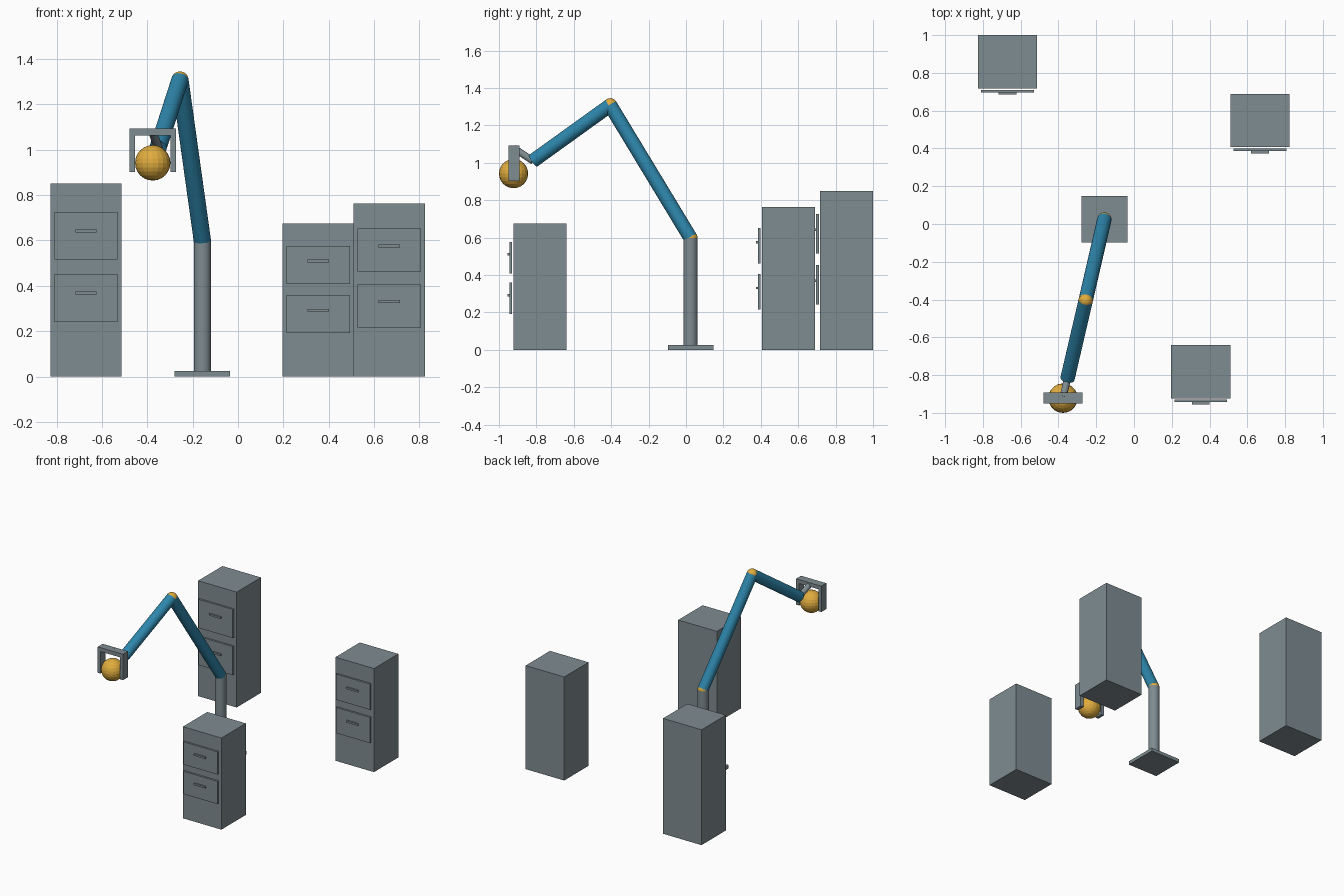
import bpy
from mathutils import Vector

if "Cube" in bpy.data.objects:
    bpy.data.objects.remove(bpy.data.objects["Cube"])


def material(name, color):
    m = bpy.data.materials.new(name)
    m.diffuse_color = (*color, 1)
    m.use_nodes = True
    m.node_tree.nodes["Principled BSDF"].inputs["Base Color"].default_value = m.diffuse_color
    return m


GREY = material("slate grey", (0.212, 0.262, 0.283))
BLUE = material("steel blue", (0.027, 0.238, 0.407))
GOLD = material("golden yellow", (0.745, 0.413, 0.048))


def finish(name, mat):
    ob = bpy.context.object
    ob.name = name
    ob.data.materials.append(mat)
    return ob


def box(name, center, size, mat=GREY):
    bpy.ops.mesh.primitive_cube_add(size=1, location=center)
    ob = finish(name, mat)
    ob.scale = size
    bpy.ops.object.transform_apply(location=False, rotation=False, scale=True)
    return ob


def rod(name, a, b, radius, mat):
    a, b = Vector(a), Vector(b)
    bpy.ops.mesh.primitive_cylinder_add(vertices=24, radius=radius, depth=(b - a).length,
                                        location=(a + b) / 2)
    ob = finish(name, mat)
    ob.rotation_euler = (b - a).to_track_quat('Z', 'Y').to_euler()
    bpy.ops.object.shade_smooth_by_angle()
    return ob


def ball(name, center, radius, segments=20, rings=12):
    bpy.ops.mesh.primitive_uv_sphere_add(segments=segments, ring_count=rings,
                                         radius=radius, location=center)
    return finish(name, GOLD)


# Filing cabinets: drawers and handles scale with the cabinet height
W, D = 0.314, 0.283
for label, x, y, h in (("tall", -0.67, 0.8585, 0.85),
                       ("middle", 0.667, 0.548, 0.763),
                       ("short", 0.354, -0.781, 0.675)):
    box(label + "_cabinet", (x, y, h / 2), (W, D, h))
    front = y - D / 2
    for level, zc in (("upper", 0.73), ("lower", 0.408)):
        box(f"{label}_{level}_drawer", (x, front - 0.014, zc * h), (0.279, 0.014, 0.248 * h))
        box(f"{label}_{level}_handle", (x, front - 0.026, (zc + 0.025) * h), (0.094, 0.012, 0.013))

# Robot arm: base, pole, two blue links and a thin wrist link
shoulder = (-0.157, 0.024, 0.598)
elbow = (-0.256, -0.405, 1.307)
wrist = (-0.352, -0.818, 1.01)
grip = (-0.376, -0.92, 1.078)

box("base_plate", (-0.157, 0.025, 0.0125), (0.244, 0.244, 0.025))
rod("pole", (-0.157, 0.024, 0.02), shoulder, 0.038, GREY)
rod("lower_arm", shoulder, elbow, 0.038, BLUE)
rod("upper_arm", elbow, wrist, 0.038, BLUE)
rod("wrist_link", wrist, grip, 0.019, GREY)
for name, joint in (("shoulder_joint", shoulder), ("elbow_joint", elbow)):
    ball(name, joint, 0.038, 24, 16)
    bpy.ops.object.shade_smooth()

# Gripper: top bar with two fingers around the held ball
gx, gy = grip[:2]
box("gripper_bar", (gx, gy, 1.078), (0.206, 0.058, 0.029))
for side, s in (("left", -1), ("right", 1)):
    box(side + "_finger", (gx + s * 0.091, gy, 0.984), (0.024, 0.058, 0.164))
ball("held_ball", (gx, -0.922, 0.942), 0.078)
